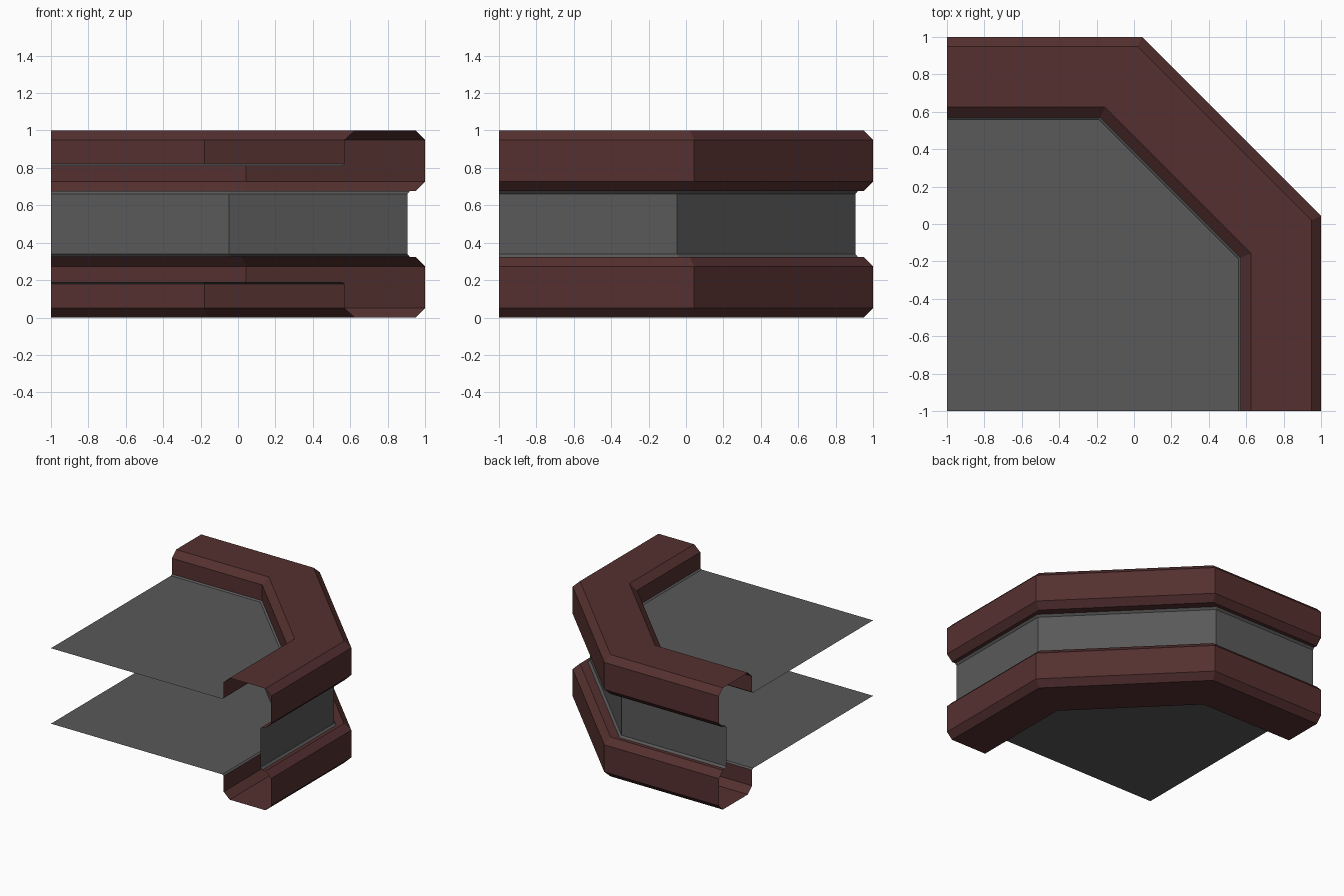
import bpy
import bmesh

if "Cube" in bpy.data.objects:
    bpy.data.objects.remove(bpy.data.objects["Cube"])

MID = 0.5  # the model is symmetric above and below this height


def material(name, rgb):
    mat = bpy.data.materials.new(name)
    mat.diffuse_color = (*rgb, 1)
    mat.use_nodes = True
    mat.node_tree.nodes["Principled BSDF"].inputs["Base Color"].default_value = mat.diffuse_color
    return mat


def path(w, c, z):
    """Corner path: along the back, across the diagonal, down the right side."""
    return [(-1, w, z), (c, w, z), (w, c, z), (w, -1, z)]


def sweep(name, profile, mat, mirror=True, fill=False):
    """Skin a profile of (side distance, corner position, height from middle)."""
    bm = bmesh.new()
    rows = [[bm.verts.new(p) for p in path(*pt)] for pt in profile]
    for low, high in zip(rows, rows[1:]):
        for i in range(3):
            bm.faces.new((low[i], high[i], high[i + 1], low[i + 1]))
    if fill:
        corner = bm.verts.new((-1, -1, profile[-1][2]))
        bm.faces.new([corner] + rows[-1][::-1])
    mesh = bpy.data.meshes.new(name)
    bm.to_mesh(mesh)
    bm.free()
    mesh.materials.append(mat)
    obj = bpy.data.objects.new(name, mesh)
    obj.location.z = MID
    bpy.context.collection.objects.link(obj)
    if mirror:
        mod = obj.modifiers.new("Mirror", "MIRROR")
        mod.use_axis = (False, False, True)
        mod.use_mirror_merge = False
    return obj


red = material("dark_red", (0.09, 0.03, 0.029))
grey = material("dark_grey", (0.1, 0.1, 0.1))

# Bevelled rails, top and bottom
sweep("bevelled_rail", [
    (0.92, -0.04, 0.177), (0.95, 0.02, 0.177), (1.0, 0.043, 0.227),
    (1.0, 0.043, 0.45), (0.95, 0.02, 0.5), (0.625, -0.157, 0.5),
    (0.57, -0.18, 0.45), (0.57, -0.18, 0.32),
], red)

# Floor and ceiling sheets with a narrow bevel against the rail
sweep("floor_sheet", [(0.57, -0.18, 0.32), (0.558, -0.188, 0.31)], grey, fill=True)

# Recessed wall between the rails
sweep("recessed_wall", [
    (0.92, -0.04, -0.177), (0.905, -0.048, -0.161),
    (0.905, -0.048, 0.161), (0.92, -0.04, 0.177),
], grey, mirror=False)
